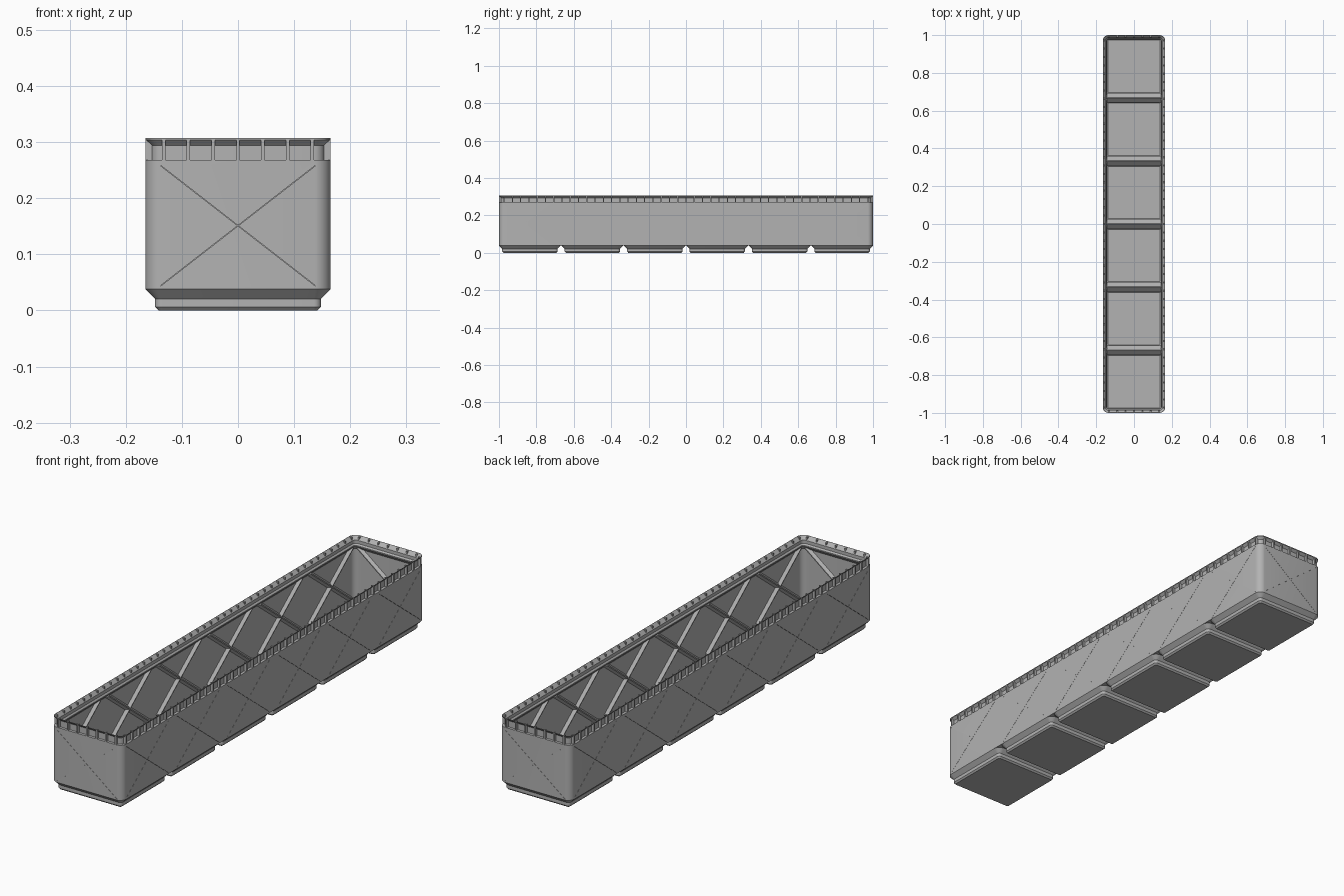
import bpy, bmesh, math
from mathutils import Vector

if "Cube" in bpy.data.objects:
    bpy.data.objects.remove(bpy.data.objects["Cube"])

PITCH, HALF, RAD, WALL = 0.334, 0.165, 0.03, 0.005
grey = bpy.data.materials.new("plain_grey")
grey.diffuse_color = (0.45, 0.45, 0.45, 1)
grey.use_nodes = True
grey.node_tree.nodes["Principled BSDF"].inputs["Base Color"].default_value = grey.diffuse_color


def finish(name, bm, smooth=True):
    bmesh.ops.recalc_face_normals(bm, faces=bm.faces)
    me = bpy.data.meshes.new(name)
    bm.to_mesh(me)
    bm.free()
    ob = bpy.data.objects.new(name, me)
    bpy.context.collection.objects.link(ob)
    me.materials.append(grey)
    if smooth:
        bpy.ops.object.select_all(action='DESELECT')
        bpy.context.view_layer.objects.active = ob
        ob.select_set(True)
        bpy.ops.object.shade_smooth_by_angle(angle=math.radians(30))
    return ob


def outline(hx, hy, cy, inset, z, seg=8):
    """Rounded rectangle, inset from its outer size."""
    r = RAD - inset
    pts = []
    for k, (sx, sy) in enumerate([(1, 1), (-1, 1), (-1, -1), (1, -1)]):
        for j in range(seg + 1):
            a = math.pi / 2 * (k + j / seg)
            pts.append((sx * (hx - RAD) + r * math.cos(a),
                        cy + sy * (hy - RAD) + r * math.sin(a), z))
    return pts


def loft(bm, profile, hx, hy, cy=0, closed=False):
    rings = [[bm.verts.new(p) for p in outline(hx, hy, cy, i, z)] for i, z in profile]
    n = len(rings[0])
    pairs = list(zip(rings, rings[1:]))
    if closed:
        pairs.append((rings[-1], rings[0]))
    else:
        bm.faces.new(rings[0])
        bm.faces.new(rings[-1])
    for a, b in pairs:
        for j in range(n):
            k = (j + 1) % n
            bm.faces.new((a[j], a[k], b[k], b[j]))


def prism(bm, section, start, end, u, v):
    """Extrude a 2D section (in directions u, v) from start to end."""
    a, b = [[bm.verts.new(Vector(p) + u * s + v * t) for s, t in section] for p in (start, end)]
    n = len(section)
    bm.faces.new(a)
    bm.faces.new(b)
    for j in range(n):
        k = (j + 1) % n
        bm.faces.new((a[j], a[k], b[k], b[j]))


def box(bm, x0, x1, y0, y1, z0, z1):
    prism(bm, [(y0, z0), (y1, z0), (y1, z1), (y0, z1)], (x0, 0, 0), (x1, 0, 0),
          Vector((0, 1, 0)), Vector((0, 0, 1)))


# outer wall with stacking lip
bm = bmesh.new()
loft(bm, [(0, .0378), (0, .268), (.011, .268), (.011, .294), (.001, .304), (0, .304),
          (0, .307), (.001, .307), (.015, .292), (.015, .2785), (.0207, .2725),
          (.0207, .268), (WALL, .252), (WALL, .0378)], HALF, 1.0, closed=True)
wall = finish("wall_and_lip", bm)

# one hollow foot per cell
bm = bmesh.new()
for i in range(6):
    loft(bm, [(.0235, 0), (.0172, .0064), (.0172, .0207), (0, .0378),
              (.005, .0385), (.0222, .0215), (.0222, .0085), (.0265, .005)],
         HALF, HALF, (i - 2.5) * PITCH)
finish("feet", bm)

# ridges joining neighbouring feet, with gussets at the corners
bm = bmesh.new()
for i in range(-2, 3):
    y = i * PITCH
    prism(bm, [(-.008, .0378), (.008, .0378), (.002, .044), (-.002, .044)],
          (-.162, y, 0), (.162, y, 0), Vector((0, 1, 0)), Vector((0, 0, 1)))
    for s in (-1, 1):
        box(bm, *sorted((s * .143, s * .162)), y - .028, y + .028, .0379, .041)
finish("floor_ridges", bm, False)

# small pillars that divide the notches around the lip
bm = bmesh.new()
STEP, W = 0.0442, 0.003
for s in (-1, 1):
    for k in range(-3, 4):
        box(bm, k * STEP - W, k * STEP + W, *sorted((s, s * .988)), .267, .305)
    for k in range(-22, 23):
        box(bm, *sorted((s * HALF, s * (HALF - .012))), k * STEP - W, k * STEP + W, .267, .305)
finish("lip_pillars", bm, False)

# crossed ribs inside every wall panel, and the hairline slits behind them
ribs, slits = bmesh.new(), bmesh.new()
panels = []
for s in (-1, 1):
    panels.append((Vector((0, s, 0)), Vector((1, 0, 0)), Vector((0, -s, 0))))
    for i in range(6):
        panels.append((Vector((s * HALF, (i - 2.5) * PITCH, 0)), Vector((0, 1, 0)), Vector((-s, 0, 0))))
Z = Vector((0, 0, 1))
for mid, along, inward in panels:
    for d in (-1, 1):
        a = mid - along * (.139 * d) + Z * .043
        b = mid + along * (.139 * d) + Z * .259
        side = (b - a).cross(inward).normalized()
        prism(ribs, [(-.011, .004), (.011, .004), (.002, .017), (-.002, .017)], a, b, side, inward)
        prism(slits, [(-.0004, -.003), (.0004, -.003), (.0004, .003), (-.0004, .003)],
              a, b, side, inward)
finish("cross_ribs", ribs, False)
cutter = finish("slit_cutter", slits, False)
cutter.hide_render = True
cutter.display_type = 'WIRE'
mod = wall.modifiers.new("slits", 'BOOLEAN')
mod.operation, mod.solver, mod.object, mod.use_self = 'DIFFERENCE', 'EXACT', cutter, True
